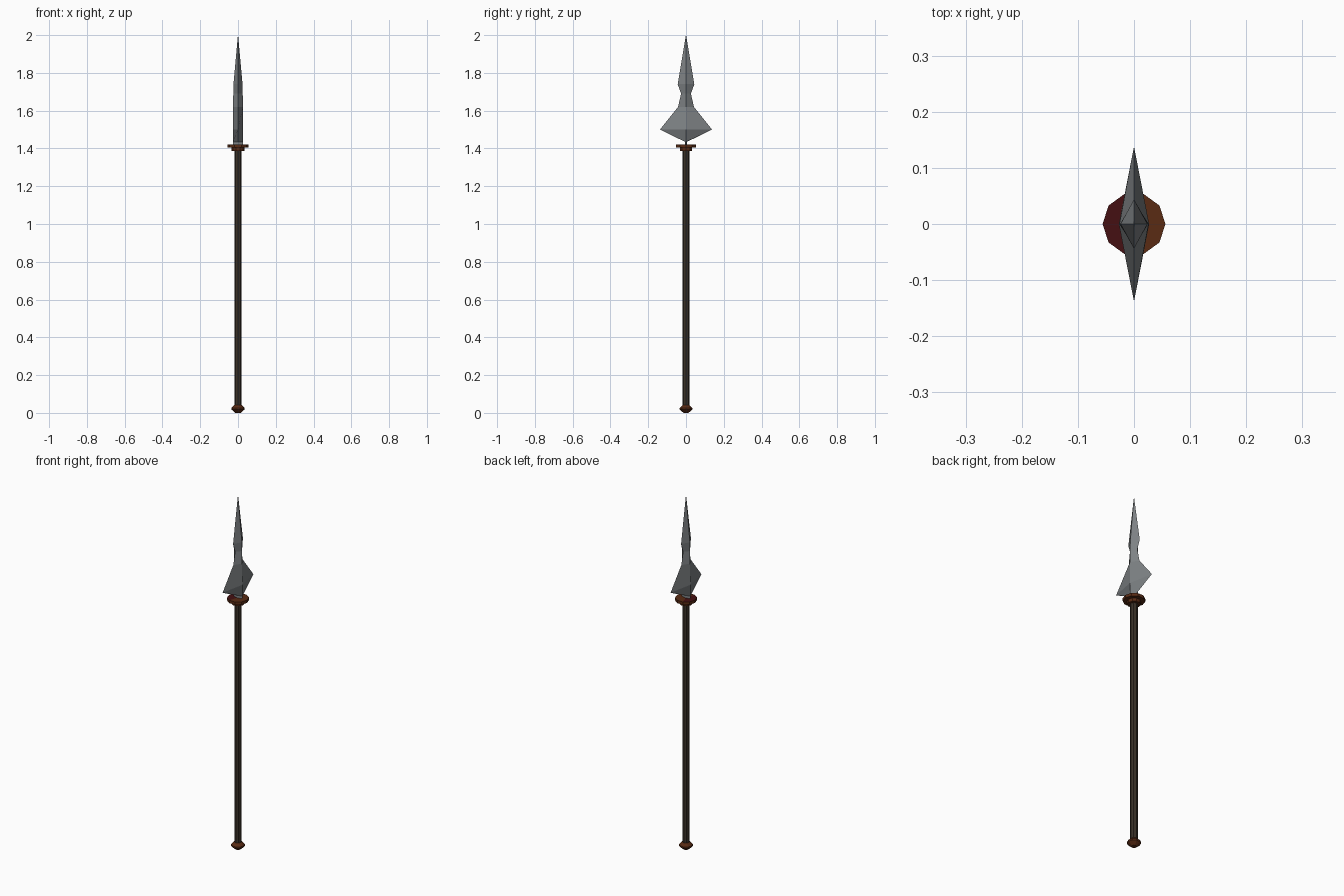
import bpy, bmesh, math

if "Cube" in bpy.data.objects:
    bpy.data.objects.remove(bpy.data.objects["Cube"])


def material(name, rgb):
    m = bpy.data.materials.new(name)
    m.diffuse_color = (*rgb, 1)
    m.use_nodes = True
    m.node_tree.nodes["Principled BSDF"].inputs["Base Color"].default_value = m.diffuse_color
    return m


STEEL = material("steel", (0.21, 0.225, 0.235))
WOOD = material("dark wood", (0.042, 0.031, 0.021))
RUST = material("rusty brown", (0.10, 0.024, 0.007))
RED = material("dark red", (0.06, 0.005, 0.006))


def loft(name, rings, mats):
    """Skin a stack of point rings, capping both ends with triangle fans."""
    bm = bmesh.new()
    loops = [[bm.verts.new(p) for p in ring] for ring in rings]
    n = len(loops[0])
    for a, b in zip(loops, loops[1:]):
        for i in range(n):
            j = (i + 1) % n
            bm.faces.new((a[i], a[j], b[j], b[i]))
    for loop in (loops[0], loops[-1]):
        c = bm.verts.new((0, 0, loop[0].co.z))
        for i in range(n):
            bm.faces.new((loop[i], loop[(i + 1) % n], c))
    bmesh.ops.remove_doubles(bm, verts=bm.verts, dist=1e-5)
    bmesh.ops.recalc_face_normals(bm, faces=bm.faces)
    me = bpy.data.meshes.new(name)
    bm.to_mesh(me)
    bm.free()
    for m in mats:
        me.materials.append(m)
    ob = bpy.data.objects.new(name, me)
    bpy.context.collection.objects.link(ob)
    return ob


def turned(name, profile, sides, mats):
    step = 2 * math.pi / sides
    return loft(name, [[(r * math.cos(i * step), r * math.sin(i * step), z)
                        for i in range(sides)] for r, z in profile], mats)


# Shaft and butt cap
turned("shaft", [(0.019, 0.03), (0.019, 1.40)], 8, [WOOD])
turned("butt_cap", [(0.014, 0), (0.035, 0.018), (0.035, 0.026), (0.019, 0.042)], 10, [RUST])

# Stepped collar under the blade; top plate is red on the -x half
collar = turned("collar", [(0.034, 1.387), (0.034, 1.405), (0.056, 1.405), (0.056, 1.421)],
                10, [RUST, RED])
for f in collar.data.polygons:
    if f.normal.z > 0.9 and f.center.x < 0:
        f.material_index = 1

# Blade: diamond section (half thickness x, half width y, z)
blade = [(0.026, 0.005, 1.415), (0.027, 0.005, 1.435), (0.027, 0.138, 1.50),
         (0.026, 0.042, 1.62), (0.025, 0.026, 1.69), (0.024, 0.044, 1.74), (0.0005, 0.0005, 2.0)]
loft("blade", [[(x, 0, z), (0, y, z), (-x, 0, z), (0, -y, z)] for x, y, z in blade], [STEEL])
